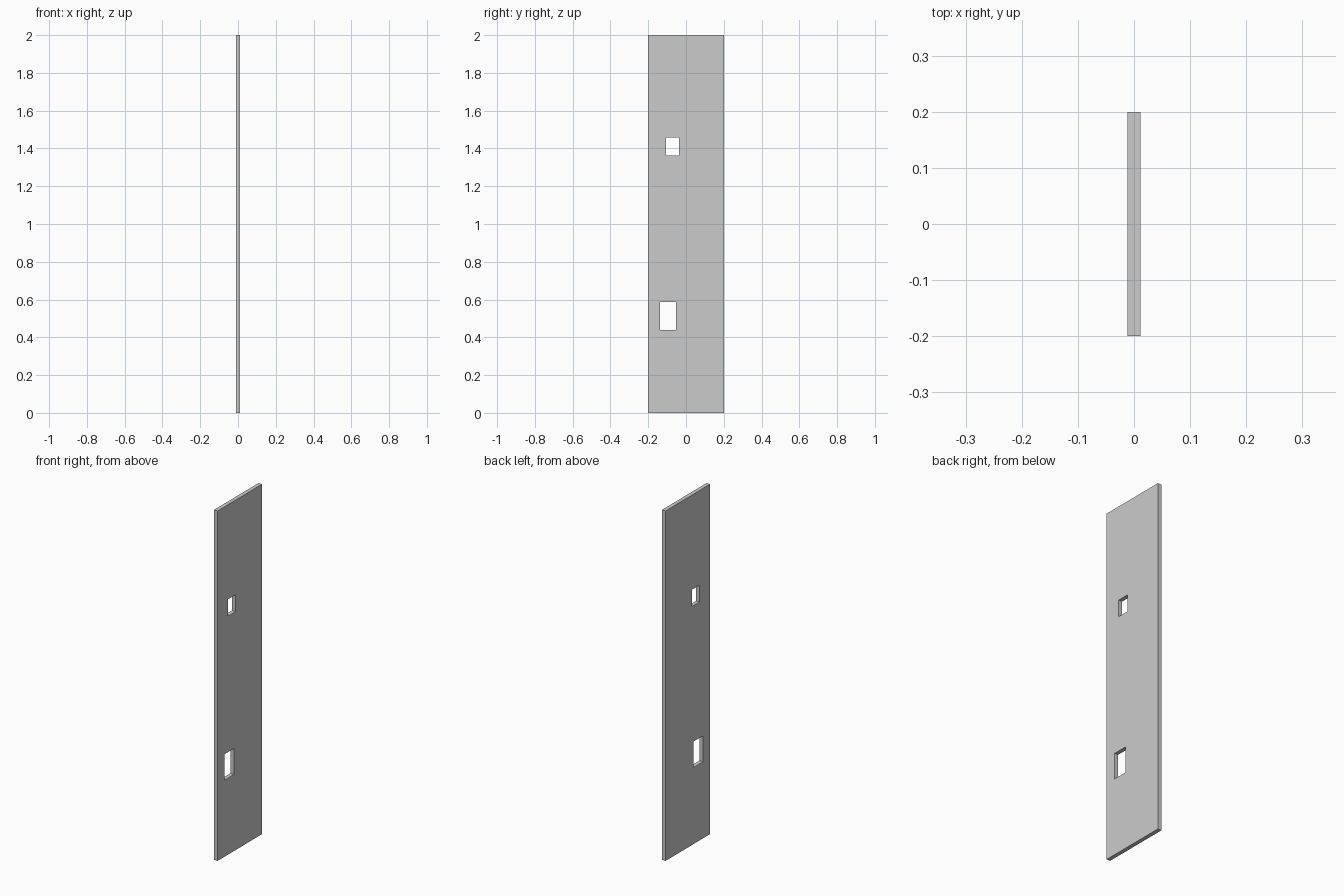
import bpy, bmesh

if "Cube" in bpy.data.objects:
    bpy.data.objects.remove(bpy.data.objects["Cube"])

T = 0.023                       # panel thickness
W, H = 0.4, 2.0                 # panel width (y) and height (z)
# rectangular openings: y min, y max, z min, z max
HOLES = [(-0.106, -0.037, 1.363, 1.459), (-0.137, -0.053, 0.438, 0.586)]

ys = sorted({-W / 2, W / 2, *[v for h in HOLES for v in h[:2]]})
zs = sorted({0.0, H, *[v for h in HOLES for v in h[2:]]})


def in_hole(y, z):
    return any(a < y < b and c < z < d for a, b, c, d in HOLES)


# Flat sheet of cells, leaving the openings empty
bm = bmesh.new()
grid = [[bm.verts.new((-T / 2, y, z)) for z in zs] for y in ys]
for i in range(len(ys) - 1):
    for j in range(len(zs) - 1):
        if not in_hole((ys[i] + ys[i + 1]) / 2, (zs[j] + zs[j + 1]) / 2):
            bm.faces.new((grid[i][j], grid[i][j + 1], grid[i + 1][j + 1], grid[i + 1][j]))

# Thicken the sheet into a solid panel
ext = bmesh.ops.extrude_face_region(bm, geom=bm.faces[:], use_keep_orig=True)
bmesh.ops.translate(bm, vec=(T, 0, 0),
                    verts=[g for g in ext["geom"] if isinstance(g, bmesh.types.BMVert)])
bmesh.ops.recalc_face_normals(bm, faces=bm.faces[:])

mesh = bpy.data.meshes.new("door_panel")
bm.to_mesh(mesh)
bm.free()
panel = bpy.data.objects.new("door_panel", mesh)
bpy.context.collection.objects.link(panel)
